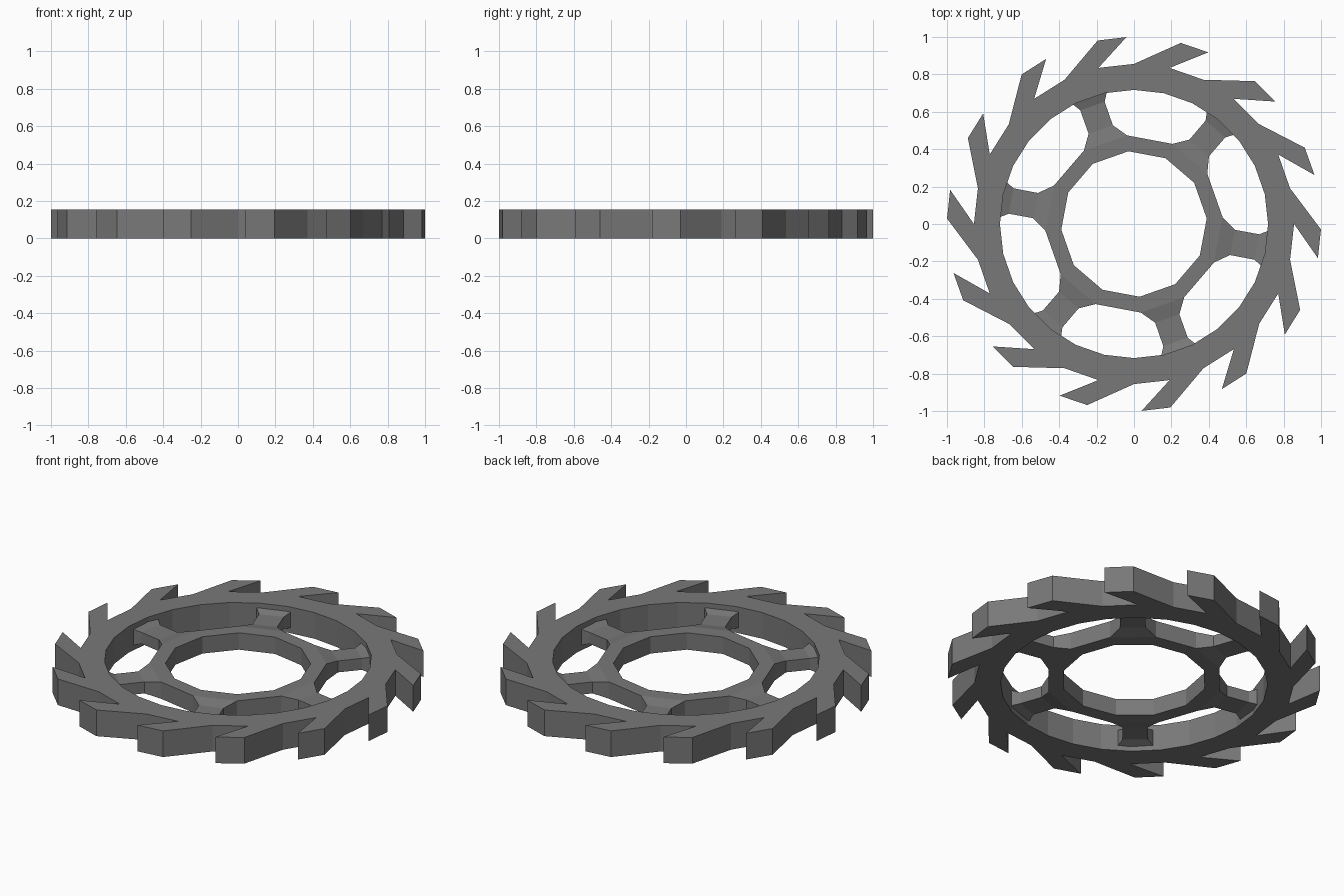
import bpy, bmesh
from math import sin, cos, radians

if "Cube" in bpy.data.objects:
    bpy.data.objects.remove(bpy.data.objects["Cube"])

H = 0.155      # full thickness
MID = H / 2

dark = bpy.data.materials.new("dark_grey")
dark.diffuse_color = (0.19, 0.19, 0.19, 1)
dark.use_nodes = True
dark.node_tree.nodes["Principled BSDF"].inputs["Base Color"].default_value = dark.diffuse_color


def polar(deg, r, z=0.0):
    return (r * cos(radians(deg)), r * sin(radians(deg)), z)


def finish(bm, name):
    bmesh.ops.remove_doubles(bm, verts=bm.verts, dist=1e-5)
    bmesh.ops.recalc_face_normals(bm, faces=bm.faces)
    mesh = bpy.data.meshes.new(name)
    bm.to_mesh(mesh)
    bm.free()
    mesh.materials.append(dark)
    obj = bpy.data.objects.new(name, mesh)
    bpy.context.collection.objects.link(obj)
    return obj


def quad(bm, pts):
    return bm.faces.new([bm.verts.new(p) for p in pts])


# Toothed outer ring: 14 raked teeth on a 28-sided band
TEETH, R_ROOT, R_IN = 14, 0.856, 0.717
step = 360 / TEETH
bm = bmesh.new()
for k in range(TEETH):
    a = 90 - k * step
    b, c = a - step / 2, a - step
    root, notch = polar(a, R_ROOT), polar(b, R_ROOT)
    quad(bm, [root, notch, polar(b, R_IN), polar(a, R_IN)])
    quad(bm, [notch, polar(c, R_ROOT), polar(c, R_IN), polar(b, R_IN)])
    quad(bm, [root, polar(a - 14.5, 1.0), polar(a - 23.4, 1.0), notch])
bmesh.ops.remove_doubles(bm, verts=bm.verts, dist=1e-5)
ext = bmesh.ops.extrude_face_region(bm, geom=bm.faces[:], use_keep_orig=True)
bmesh.ops.translate(bm, vec=(0, 0, H),
                    verts=[g for g in ext["geom"] if isinstance(g, bmesh.types.BMVert)])
finish(bm, "toothed_ring")

# Twelve-sided hub with six waisted spokes growing out of alternate sides
HUB_IN, HUB_OUT, HUB_H = 0.39, 0.475, 0.05


def section(center, half_angle, r, half_height):
    lo, hi = center - half_angle, center + half_angle
    return [polar(lo, r, MID - half_height), polar(hi, r, MID - half_height),
            polar(hi, r, MID + half_height), polar(lo, r, MID + half_height)]


bm = bmesh.new()
for i in range(12):
    mid = 49.4 + 30 * i
    inner = section(mid, 15, HUB_IN, HUB_H)
    outer = section(mid, 15, HUB_OUT, HUB_H)
    quad(bm, inner)
    quad(bm, [inner[0], inner[1], outer[1], outer[0]])
    quad(bm, [inner[3], inner[2], outer[2], outer[3]])
    if i % 2:
        quad(bm, outer)
        continue
    # Spoke: hub face, narrow waist, straight bar, flared end inside the ring
    loops = [outer, section(mid, 7.3, 0.54, 0.034),
             section(mid, 5.9, 0.672, 0.034), section(mid, 7.9, 0.724, 0.05)]
    for p, q in zip(loops, loops[1:]):
        for j in range(4):
            n = (j + 1) % 4
            quad(bm, [p[j], p[n], q[n], q[j]])
    quad(bm, loops[-1])
finish(bm, "hub_and_spokes")
